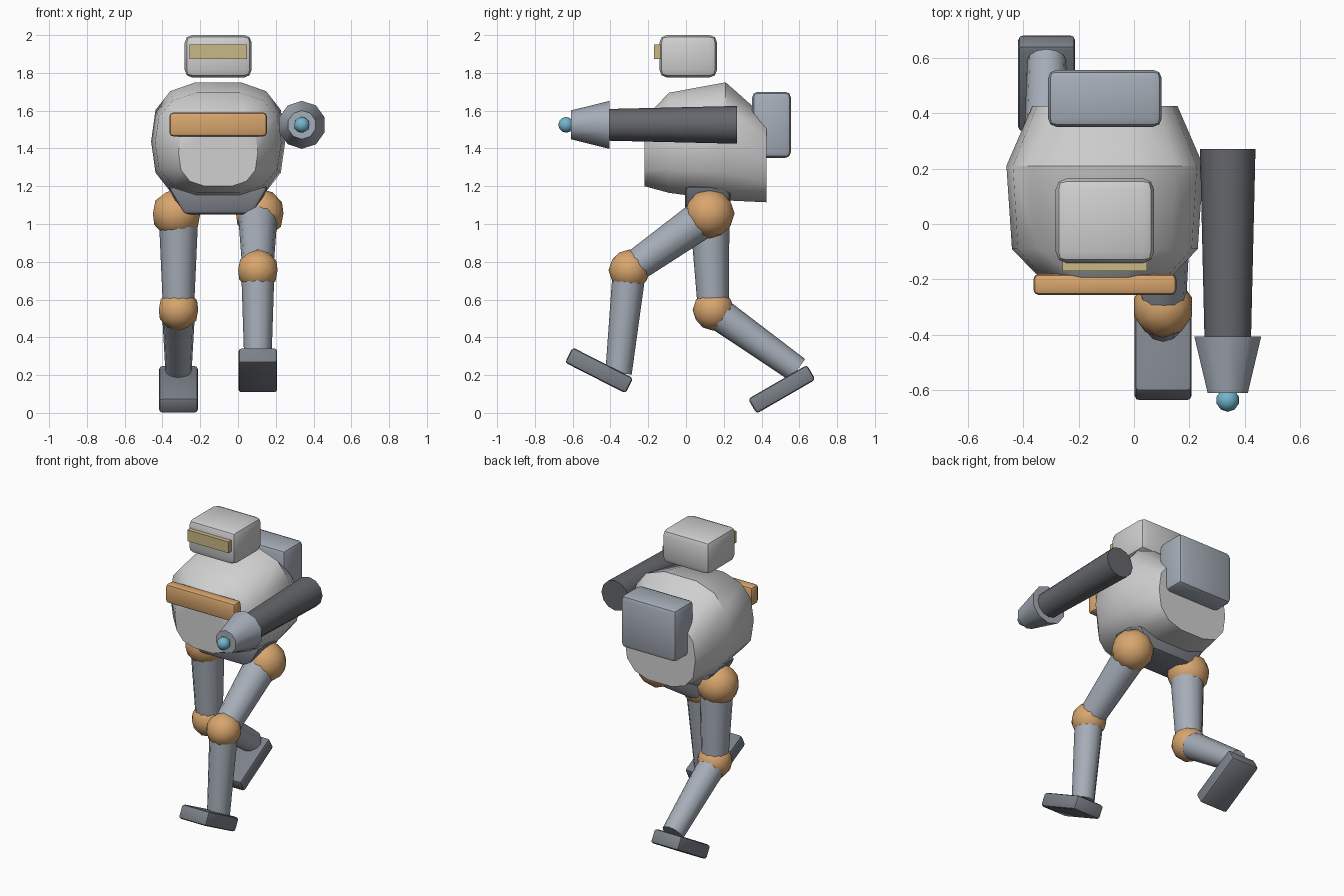
import bpy, bmesh, math
from mathutils import Vector, Matrix

if "Cube" in bpy.data.objects:
    bpy.data.objects.remove(bpy.data.objects["Cube"], do_unlink=True)

MID = -0.105  # body centre line


def material(name, r, g, b):
    m = bpy.data.materials.new(name)
    m.use_nodes = True
    m.diffuse_color = (r, g, b, 1)
    m.node_tree.nodes["Principled BSDF"].inputs["Base Color"].default_value = (r, g, b, 1)
    return m


PALE = material("pale grey", 0.63, 0.63, 0.63)
STEEL = material("blue grey", 0.38, 0.42, 0.48)
SLATE = material("slate grey", 0.2, 0.22, 0.25)
DARK = material("dark grey", 0.13, 0.135, 0.15)
ORANGE = material("orange", 0.69, 0.38, 0.155)
SAND = material("sand", 0.58, 0.48, 0.24)
BLUE = material("sky blue", 0.17, 0.46, 0.61)


def finish(name, bm, mat, angle=35):
    bmesh.ops.recalc_face_normals(bm, faces=bm.faces)
    mesh = bpy.data.meshes.new(name)
    bm.to_mesh(mesh)
    bm.free()
    mesh.materials.append(mat)
    ob = bpy.data.objects.new(name, mesh)
    bpy.context.collection.objects.link(ob)
    bpy.ops.object.select_all(action='DESELECT')
    ob.select_set(True)
    bpy.context.view_layer.objects.active = ob
    bpy.ops.object.shade_smooth_by_angle(angle=math.radians(angle))
    return ob


def box(name, centre, size, mat, bevel=0.0, tilt=0, taper=1):
    bm = bmesh.new()
    bmesh.ops.create_cube(bm, size=1)
    for v in bm.verts:
        v.co = Vector(a * b for a, b in zip(v.co, size))
        if v.co.z < 0:
            v.co.x *= taper
    if bevel:
        bmesh.ops.bevel(bm, geom=bm.edges[:], offset=bevel, segments=2,
                        profile=0.5, affect='EDGES')
    bm.transform(Matrix.Translation(centre) @ Matrix.Rotation(math.radians(tilt), 4, 'X'))
    return finish(name, bm, mat)


def ball(name, centre, radius, mat):
    bm = bmesh.new()
    bmesh.ops.create_icosphere(bm, subdivisions=2, radius=radius)
    bm.transform(Matrix.Translation(centre))
    return finish(name, bm, mat)


def limb(name, start, end, r1, r2, mat, sides=12):
    a, b = Vector(start), Vector(end)
    bm = bmesh.new()
    bmesh.ops.create_cone(bm, cap_ends=True, segments=sides, radius1=r1, radius2=r2,
                          depth=(b - a).length)
    turn = (b - a).to_track_quat('Z', 'Y').to_matrix().to_4x4()
    bm.transform(Matrix.Translation((a + b) / 2) @ turn)
    return finish(name, bm, mat, 40)


# Torso: rounded section lofted from front to back
quarter = [(1, 0), (0.935, 0.53), (0.715, 0.85), (0.34, 1)]
half = quarter + [(-x, z) for x, z in reversed(quarter)]
section = half + [(x, -z) for x, z in reversed(half[1:-1])]
stations = [  # y, half width, bottom, top
    (-0.22, 0.21, 1.20, 1.56),
    (-0.09, 0.335, 1.165, 1.695),
    (0.21, 0.355, 1.125, 1.75),
    (0.425, 0.262, 1.115, 1.56),
]
bm = bmesh.new()
rings = []
for y, w, low, high in stations:
    rings.append([bm.verts.new((MID + x * w, y, (low + high) / 2 + z * (high - low) / 2))
                  for x, z in section])
for r, s in zip(rings, rings[1:]):
    for i in range(len(r)):
        j = (i + 1) % len(r)
        bm.faces.new((r[i], r[j], s[j], s[i]))
bm.faces.new(rings[0])
bm.faces.new(rings[-1])
finish("torso", bm, PALE, 42)

# Head, visor, chest plate, backpack and pelvis
box("head", (MID, 0.012, 1.888), (0.355, 0.305, 0.225), PALE, 0.04)
box("visor", (MID, -0.15, 1.912), (0.305, 0.04, 0.075), SAND)
box("chest_plate", (MID, -0.218, 1.527), (0.515, 0.075, 0.125), ORANGE, 0.018)
box("backpack", (MID, 0.453, 1.525), (0.41, 0.205, 0.35), STEEL, 0.03)
box("pelvis", (MID, 0.115, 1.125), (0.54, 0.24, 0.15), SLATE, 0.025, taper=0.68)

# Legs: left strides forward, right pushes off behind
# side: x, knee (y, z), ankle (y, z), foot (y, z), foot tilt
legs = {
    "left": (0.105, (-0.30, 0.755), (-0.357, 0.21), (-0.46, 0.225), -27),
    "right": (-0.315, (0.145, 0.545), (0.59, 0.228), (0.507, 0.125), 30),
}
for side, (x, knee, ankle, foot, tilt) in legs.items():
    hip = (x + 0.01 * (1 if x > 0 else -1), 0.125, 1.055)
    knee, ankle = (x, *knee), (x, *ankle)
    ball(side + "_hip", hip, 0.132, ORANGE)
    limb(side + "_thigh", (x, 0.125, 1.055), knee, 0.105, 0.082, STEEL)
    ball(side + "_knee", knee, 0.11, ORANGE)
    limb(side + "_shin", knee, ankle, 0.088, 0.07, STEEL)
    box(side + "_foot", (x, *foot), (0.205, 0.36, 0.09), SLATE, 0.016, tilt)

# Left arm: barrel, flared muzzle and glowing tip
ax, az = 0.338, 1.525
limb("left_arm", (ax, 0.27, az), (ax, -0.41, az), 0.1, 0.084, DARK)
limb("left_muzzle", (ax, -0.405, az), (ax, -0.61, az), 0.127, 0.076, STEEL, 10)
ball("muzzle_tip", (ax, -0.635, az), 0.042, BLUE)
